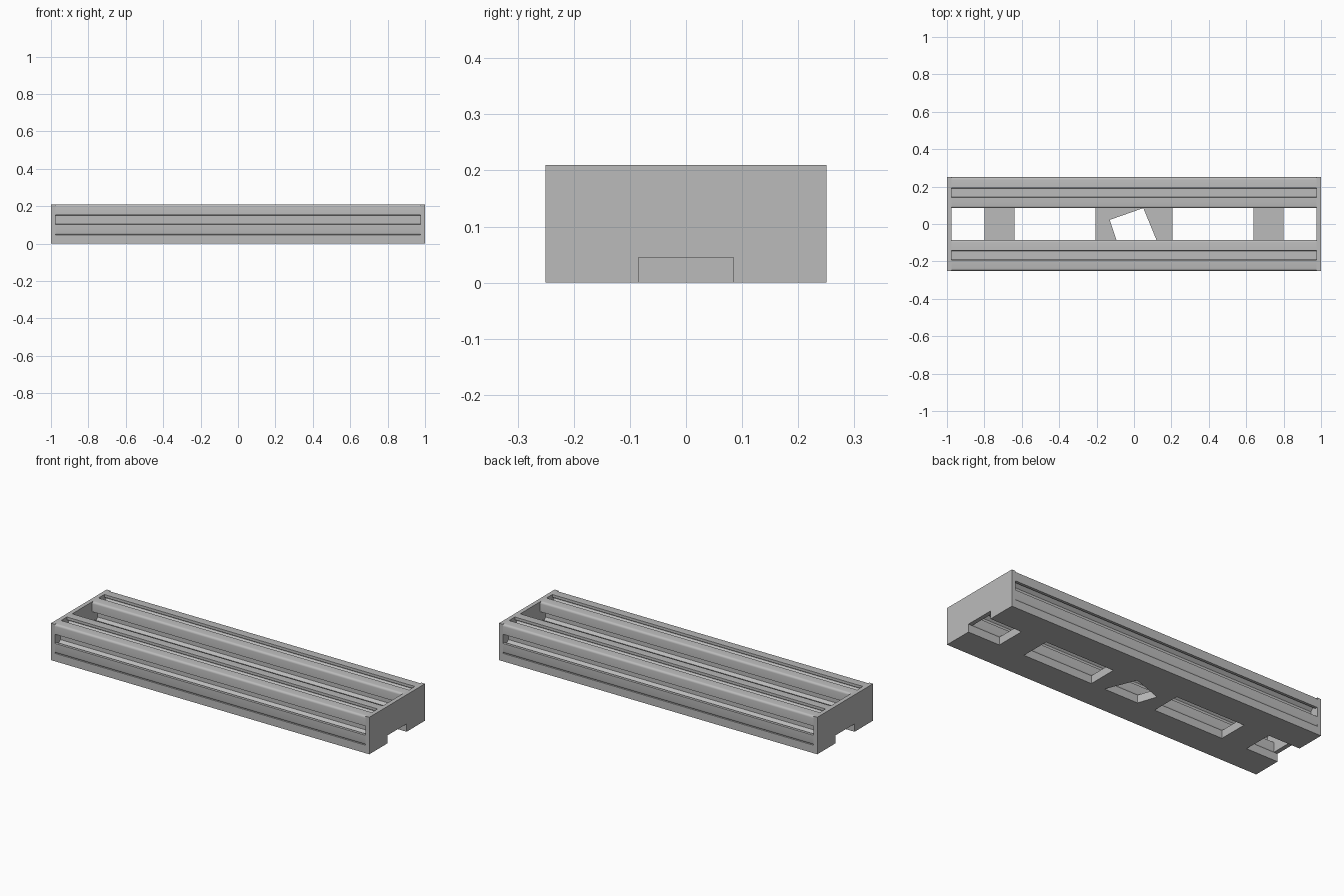
import bpy, bmesh, math
from mathutils import Matrix, Vector

cube = bpy.data.objects.get("Cube")
if cube:
    bpy.data.objects.remove(cube, do_unlink=True)

END_T = 0.024            # end plate thickness
INNER = 1 - END_T        # half length of the rails
BASE_H = 0.045           # base plate height
HALF = 0.0825            # half width of a rail
WIDTH, HEIGHT = 0.25, 0.21
GAP = WIDTH - 2 * HALF   # half width of the open channel

grey = bpy.data.materials.new("aluminium grey")
grey.use_nodes = True
colour = (0.5, 0.5, 0.5, 1)
grey.diffuse_color = colour
grey.node_tree.nodes["Principled BSDF"].inputs["Base Color"].default_value = colour


def prism(name, outline, axis, start, end):
    """Extrude a 2D outline along x (outline in y, z) or z (outline in x, y)."""
    bm = bmesh.new()
    if axis == "x":
        points = [Vector((start, a, b)) for a, b in outline]
        step = Vector((end - start, 0, 0))
    else:
        points = [Vector((a, b, start)) for a, b in outline]
        step = Vector((0, 0, end - start))
    face = bm.faces.new([bm.verts.new(p) for p in points])
    top = bmesh.ops.extrude_face_region(bm, geom=[face])["geom"]
    bmesh.ops.translate(bm, vec=step, verts=[g for g in top if isinstance(g, bmesh.types.BMVert)])
    bmesh.ops.recalc_face_normals(bm, faces=bm.faces)
    mesh = bpy.data.meshes.new(name)
    bm.to_mesh(mesh)
    bm.free()
    mesh.materials.append(grey)
    obj = bpy.data.objects.new(name, mesh)
    bpy.context.collection.objects.link(obj)
    return obj


def rect(x0, x1, y0, y1):
    return [(x0, y0), (x1, y0), (x1, y1), (x0, y1)]


def rail_outline(cy, cz):
    """Square slotted section: one quarter turned four times."""
    slot = [(HALF, -0.026), (0.067, -0.026), (0.067, -0.045), (0.055, -0.045), (0.033, -0.023)]
    quarter = slot + [(u, -v) for u, v in reversed(slot)]
    r, steps = 0.012, 4
    for i in range(steps + 1):
        a = math.pi / 2 * i / steps
        quarter.append((HALF - r + r * math.cos(a), HALF - r + r * math.sin(a)))
    points = []
    for k in range(4):
        turn = Matrix.Rotation(k * math.pi / 2, 2)
        for p in quarter:
            q = turn @ Vector(p)
            points.append((q.x + cy, q.y + cz))
    return points


# Slotted rails along both sides
for side, name in ((-1, "front_rail"), (1, "back_rail")):
    rail = prism(name, rail_outline(side * (WIDTH - HALF), BASE_H + HALF), "x", -INNER, INNER)
    bpy.ops.object.select_all(action="DESELECT")
    rail.select_set(True)
    bpy.context.view_layer.objects.active = rail
    bpy.ops.object.shade_smooth_by_angle(angle=math.radians(30))

# End plates with a notch under the channel
notched = [(-WIDTH, 0), (-GAP, 0), (-GAP, BASE_H), (GAP, BASE_H),
           (GAP, 0), (WIDTH, 0), (WIDTH, HEIGHT), (-WIDTH, HEIGHT)]
for side, name in ((-1, "right_end_plate"), (1, "left_end_plate")):
    prism(name, notched, "x", side * INNER, side)

# Base plate with its row of openings
base = prism("base_plate", rect(-INNER, INNER, -WIDTH, WIDTH), "z", 0, BASE_H)
openings = [rect(-1.1, -0.8, -GAP, GAP), rect(-0.64, -0.205, -GAP, GAP),
            [(-0.13, 0.022), (-0.094, -GAP), (0.12, -GAP), (0.05, GAP)],
            rect(0.205, 0.64, -GAP, GAP), rect(0.8, 1.1, -GAP, GAP)]
for i, outline in enumerate(openings):
    cutter = prism(f"opening_cutter_{i + 1}", outline, "z", -0.1, 0.1)
    cutter.hide_render = True
    cutter.hide_set(True)
    cut = base.modifiers.new(f"opening_{i + 1}", "BOOLEAN")
    cut.operation = "DIFFERENCE"
    cut.solver = "EXACT"
    cut.object = cutter
